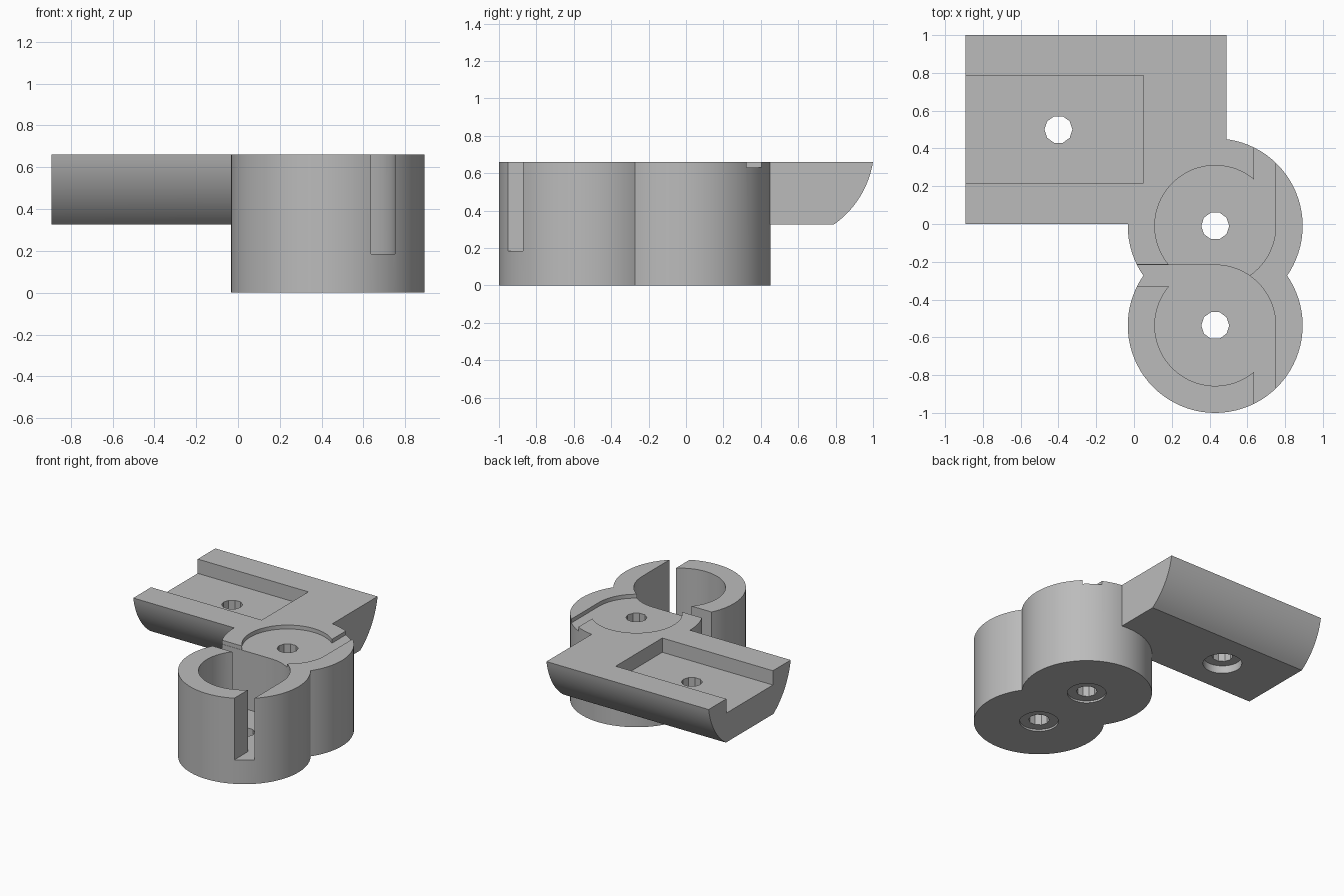
import bpy, bmesh
from math import cos, sin, pi, acos, asin, radians
from mathutils import Vector

if "Cube" in bpy.data.objects:
    bpy.data.objects.remove(bpy.data.objects["Cube"], do_unlink=True)

# Main dimensions
TOP = 0.66
CUP_X, CUP_R, BORE_R, SLOT_W = 0.43, 0.463, 0.32, 0.115
FRONT_Y, BACK_Y = -0.537, -0.01
ARM_LEFT, ARM_RIGHT, ARM_Z, ARM_Y = -0.893, 0.49, 0.325, 0.5
ARM_HOLE_X = -0.4
OUT = 0.5  # overshoot of cutters

grey = bpy.data.materials.new("plain_grey")
grey.use_nodes = True
colour = (0.5, 0.5, 0.5, 1)
grey.diffuse_color = colour
grey.node_tree.nodes["Principled BSDF"].inputs["Base Color"].default_value = colour


def extrude(name, points, direction):
    """Solid made by sweeping a closed 3D outline along a vector."""
    bm = bmesh.new()
    face = bm.faces.new([bm.verts.new(p) for p in points])
    swept = bmesh.ops.extrude_face_region(bm, geom=[face], use_keep_orig=True)
    moved = [v for v in swept["geom"] if isinstance(v, bmesh.types.BMVert)]
    bmesh.ops.translate(bm, verts=moved, vec=Vector(direction))
    bmesh.ops.recalc_face_normals(bm, faces=bm.faces)
    mesh = bpy.data.meshes.new(name)
    bm.to_mesh(mesh)
    bm.free()
    mesh.materials.append(grey)
    obj = bpy.data.objects.new(name, mesh)
    bpy.context.collection.objects.link(obj)
    return obj


def arc(x, y, r, start, end, steps):
    return [(x + r * cos(start + (end - start) * i / steps),
             y + r * sin(start + (end - start) * i / steps)) for i in range(steps + 1)]


def upright(name, outline, z0, z1):
    return extrude(name, [(x, y, z0) for x, y in outline], (0, 0, z1 - z0))


def cylinder(name, x, y, r, z0, z1, sides):
    return upright(name, arc(x, y, r, 0, 2 * pi, sides)[:-1], z0, z1)


def combine(target, tool, operation):
    mod = target.modifiers.new("cut", "BOOLEAN")
    mod.operation, mod.object, mod.solver = operation, tool, "EXACT"
    bpy.context.view_layer.objects.active = target
    bpy.ops.object.modifier_apply(modifier=mod.name)
    bpy.data.objects.remove(tool, do_unlink=True)


def bore_outline(y, side):
    """Round bore with two tangent slots; side mirrors it front to back."""
    inner = BORE_R - SLOT_W
    pts = arc(0, 0, BORE_R, 0, pi / 2, 18)
    pts += [(-1, BORE_R), (-1, inner)]
    pts += arc(0, 0, BORE_R, pi - asin(inner / BORE_R),
               2 * pi - acos(inner / BORE_R), 36)
    pts += [(inner, -1), (BORE_R, -1)]
    return [(CUP_X + px, y + side * py) for px, py in pts]


# Twin round cups
bracket = cylinder("bracket", CUP_X, FRONT_Y, CUP_R, 0, TOP, 80)
combine(bracket, cylinder("back_cup", CUP_X, BACK_Y, CUP_R, 0, TOP, 80), "UNION")

# Arm with rounded flanks and a flat underside
centre_z, radius = 0.74, 0.506
low = asin((centre_z - ARM_Z) / radius)
high = asin((centre_z - TOP) / radius)
flank = arc(ARM_Y, centre_z, radius, -high, -low, 14)
profile = flank + [(2 * ARM_Y - y, z) for y, z in reversed(flank)]
arm = extrude("arm", [(ARM_LEFT, y, z) for y, z in profile],
              (ARM_RIGHT - ARM_LEFT, 0, 0))
combine(bracket, arm, "UNION")

# Deep bore in front, shallow recess behind, both with tangent slots
combine(bracket, upright("front_bore", bore_outline(FRONT_Y, 1), 0.185, TOP + OUT), "DIFFERENCE")
combine(bracket, upright("back_recess", bore_outline(BACK_Y, -1), 0.63, TOP + OUT), "DIFFERENCE")

# Open-ended pocket in the arm
pocket = [(ARM_LEFT - OUT, 0.217), (0.05, 0.217), (0.05, 0.785), (ARM_LEFT - OUT, 0.785)]
combine(bracket, upright("arm_pocket", pocket, 0.55, TOP + OUT), "DIFFERENCE")

# Screw holes with counterbores underneath
for x, y, base, depth in ((CUP_X, FRONT_Y, 0, 0.015), (CUP_X, BACK_Y, 0, 0.015),
                          (ARM_HOLE_X, ARM_Y, ARM_Z, 0.06)):
    combine(bracket, cylinder("screw_hole", x, y, 0.074, -OUT, TOP + OUT, 10), "DIFFERENCE")
    combine(bracket, cylinder("counterbore", x, y, 0.138, base - 0.1, base + depth, 32), "DIFFERENCE")

# Smooth curved walls, keep edges crisp
bpy.ops.object.select_all(action="DESELECT")
bracket.select_set(True)
bpy.context.view_layer.objects.active = bracket
bpy.ops.object.shade_smooth_by_angle(angle=radians(25))
